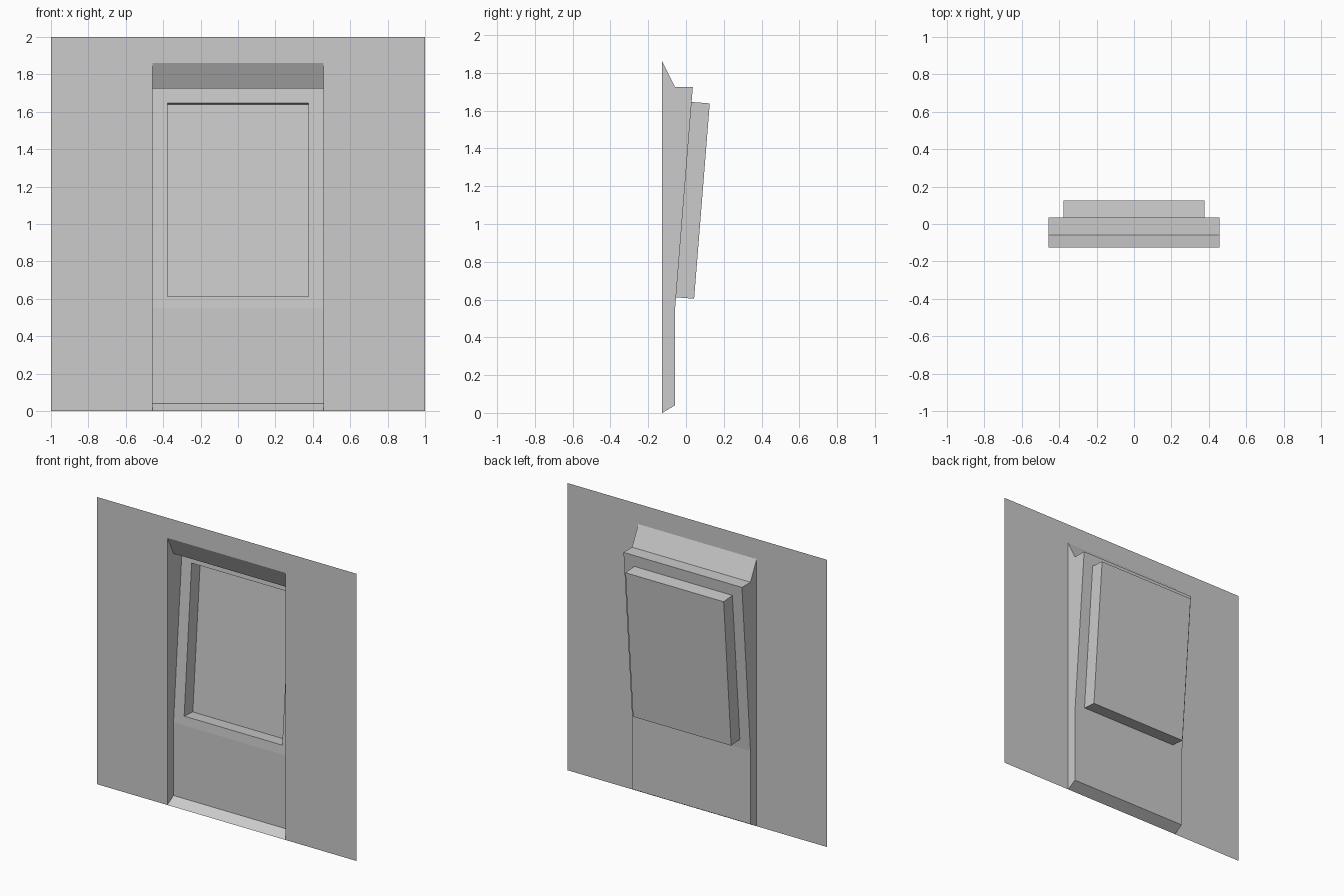
import bpy
from mathutils import Vector

if "Cube" in bpy.data.objects:
    bpy.data.objects.remove(bpy.data.objects["Cube"])

VIEWER = Vector((0, -0.3, 1.0))      # every face looks towards this point
WALL_Y, HALF_W = -0.126, 0.456       # wall plane, half width of the niche
POCKET_W, DEPTH = 0.378, 0.096       # half width and depth of the window pocket


def build(name, faces):
    """Make an object from polygons, all turned towards the viewer side."""
    verts, polys = [], []
    index = {}
    for face in faces:
        pts = [Vector(p) for p in face]
        normal = (pts[1] - pts[0]).cross(pts[2] - pts[1])
        if normal.dot(VIEWER - pts[0]) < 0:
            pts.reverse()
        ids = []
        for p in pts:
            key = tuple(round(c, 5) for c in p)
            if key not in index:
                index[key] = len(verts)
                verts.append(key)
            ids.append(index[key])
        polys.append(ids)
    mesh = bpy.data.meshes.new(name)
    mesh.from_pydata(verts, [], polys)
    obj = bpy.data.objects.new(name, mesh)
    bpy.context.collection.objects.link(obj)
    return obj


def strip(a, b, x0, x1):
    """Quad spanning x0..x1 between two (y, z) profile points."""
    return [(x0, *a), (x1, *a), (x1, *b), (x0, *b)]


def slope(z):
    """Point on the leaning back panel at height z."""
    return (-0.058 + (z - 0.55) * 0.08, z)


# Wall sheet around the opening
TOP = 1.86
wall = [strip((WALL_Y, TOP), (WALL_Y, 2), -HALF_W, HALF_W)]
for s in (-1, 1):
    wall.append([(s * HALF_W, WALL_Y, 0), (s, WALL_Y, 0), (s, WALL_Y, 2),
                 (s * HALF_W, WALL_Y, 2), (s * HALF_W, WALL_Y, TOP)])
build("wall", wall)

# Niche: sill, lower panel, leaning panel ring, soffit, sloped head
LO, HI = 0.612, 1.646
profile = [(WALL_Y, 0), (-0.058, 0.04), slope(0.55), slope(LO), slope(HI),
           slope(1.725), (-0.058, 1.725), (WALL_Y, TOP)]
niche = []
for i, (a, b) in enumerate(zip(profile, profile[1:])):
    if i == 3:                       # beside the pocket only
        niche += [strip(a, b, -HALF_W, -POCKET_W), strip(a, b, POCKET_W, HALF_W)]
    else:
        niche.append(strip(a, b, -HALF_W, HALF_W))
# Side jambs, split into convex pieces
pieces = [profile[:3] + [(WALL_Y, 0.55)],
          [(WALL_Y, 0.55), profile[2], profile[5], profile[6], (WALL_Y, 1.725)],
          [(WALL_Y, 1.725), profile[6], profile[7]]]
for x in (-HALF_W, HALF_W):
    niche += [[(x, *p) for p in piece] for piece in pieces]
build("niche", niche)

# Window pocket sunk square to the leaning panel
a, b = slope(LO), slope(HI)
c, d = [(y + DEPTH, z - 0.08 * DEPTH) for y, z in (a, b)]
pocket = [strip(p, q, -POCKET_W, POCKET_W) for p, q in ((a, c), (c, d), (d, b))]
for x in (-POCKET_W, POCKET_W):
    pocket.append([(x, *p) for p in (a, c, d, b)])
build("window_pocket", pocket)
